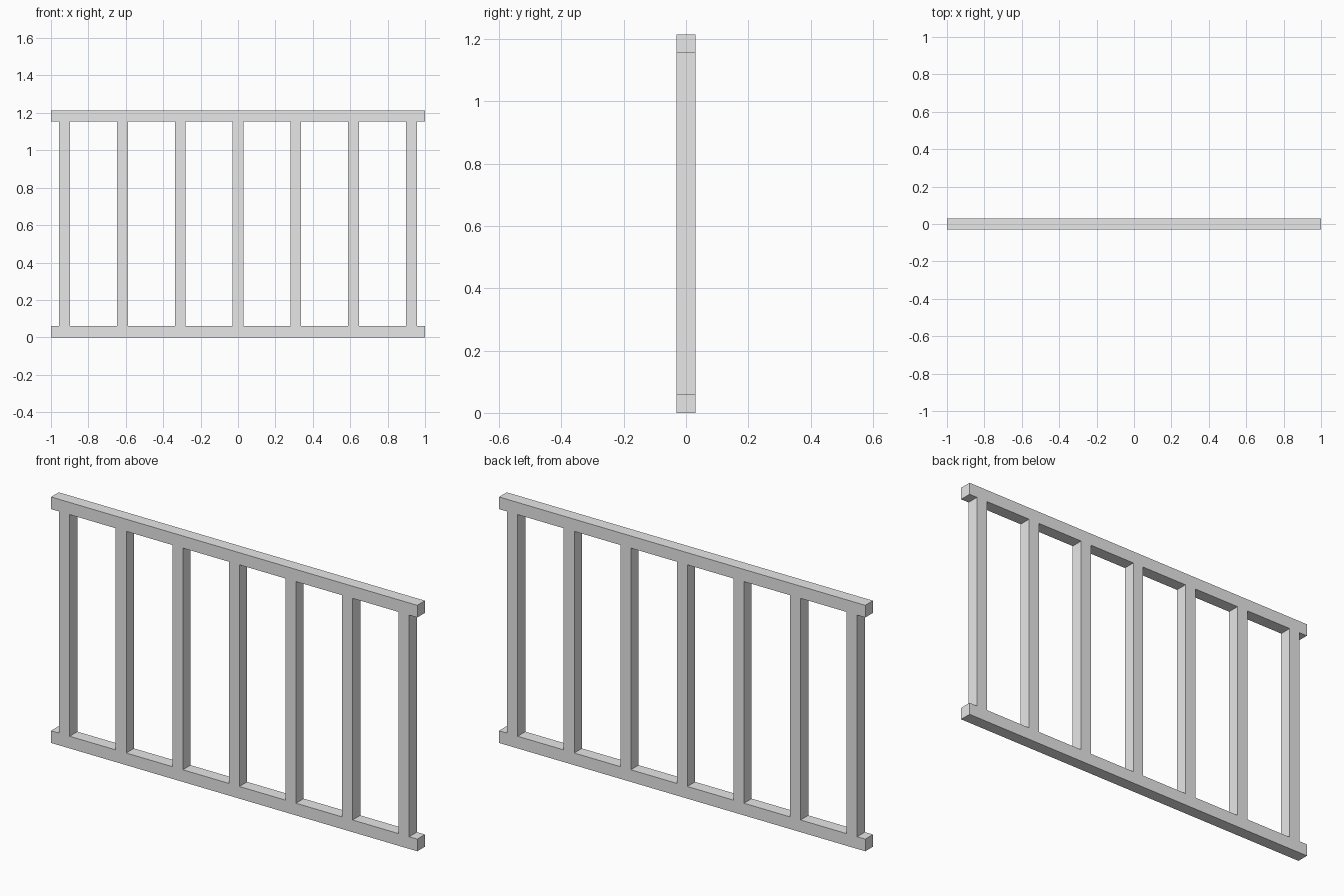
import bpy, bmesh

if "Cube" in bpy.data.objects:
    bpy.data.objects.remove(bpy.data.objects["Cube"])

POST_W, RAIL_H, DEPTH, HEIGHT = 0.058, 0.06, 0.06, 1.214
POSTS = [i * 0.309 for i in range(-3, 4)]

grey = bpy.data.materials.new("light_grey")
grey.diffuse_color = (0.8, 0.8, 0.8, 1)
grey.use_nodes = True
grey.node_tree.nodes["Principled BSDF"].inputs["Base Color"].default_value = grey.diffuse_color

# Column edges: rail overhang, then alternating posts and gaps
xs = [-1.0]
for c in POSTS:
    xs += [c - POST_W / 2, c + POST_W / 2]
xs.append(1.0)
zs = [0, RAIL_H, HEIGHT - RAIL_H, HEIGHT]

# Front outline: full bottom and top rails, posts only in the middle row
bm = bmesh.new()
grid = [[bm.verts.new((x, -DEPTH / 2, z)) for z in zs] for x in xs]
for i in range(len(xs) - 1):
    for j in range(3):
        if j != 1 or i % 2 == 1:
            bm.faces.new((grid[i][j], grid[i + 1][j], grid[i + 1][j + 1], grid[i][j + 1]))
bmesh.ops.delete(bm, geom=[v for v in bm.verts if not v.link_faces], context='VERTS')

# Give the frame its thickness, keeping the front faces
ext = bmesh.ops.extrude_face_region(bm, geom=bm.faces[:], use_keep_orig=True)
new_verts = [g for g in ext["geom"] if isinstance(g, bmesh.types.BMVert)]
bmesh.ops.translate(bm, verts=new_verts, vec=(0, DEPTH, 0))
bmesh.ops.recalc_face_normals(bm, faces=bm.faces[:])

# Welded railing of two rails and seven posts
mesh = bpy.data.meshes.new("railing_frame")
bm.to_mesh(mesh)
bm.free()
mesh.materials.append(grey)
bpy.context.collection.objects.link(bpy.data.objects.new("railing_frame", mesh))
